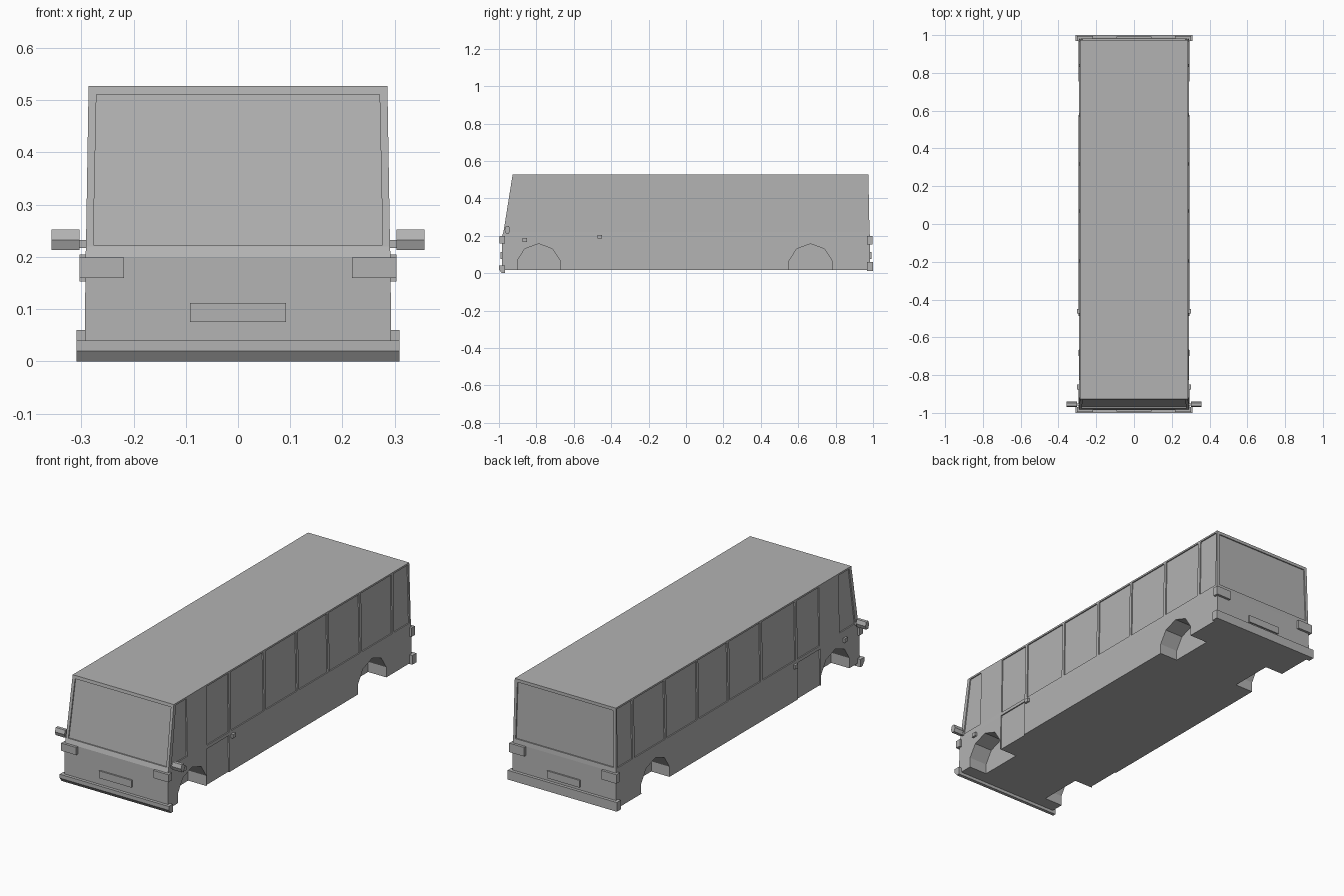
import bpy
import bmesh

cube = bpy.data.objects.get("Cube")
if cube:
    bpy.data.objects.remove(cube, do_unlink=True)

# One flat grey for the whole vehicle
grey = bpy.data.materials.new("plain_grey")
grey.use_nodes = True
COLOUR = (0.45, 0.45, 0.45, 1)
grey.diffuse_color = COLOUR
grey.node_tree.nodes["Principled BSDF"].inputs["Base Color"].default_value = COLOUR

# Body levels from sill to roof: height, half width, front y, rear y
LEVELS = [(0.016, 0.293, -0.985, 0.985), (0.2, 0.292, -0.983, 0.983),
          (0.22, 0.291, -0.976, 0.981), (0.527, 0.286, -0.927, 0.975)]
RECESS = 0.006


def shell(z, column):
    """Half width (1), front (2) or rear (3) of the body at height z."""
    for low, high in zip(LEVELS, LEVELS[1:]):
        if z <= high[0]:
            break
    t = (z - low[0]) / (high[0] - low[0])
    return low[column] + t * (high[column] - low[column])


def loft(bm, rings):
    """Skin a stack of equal rings and cap both ends."""
    loops = [[bm.verts.new(p) for p in ring] for ring in rings]
    n = len(loops[0])
    for a, b in zip(loops, loops[1:]):
        for i in range(n):
            j = (i + 1) % n
            bm.faces.new((a[i], a[j], b[j], b[i]))
    bm.faces.new(loops[0][::-1])
    bm.faces.new(loops[-1])


def finish(name, bm, hidden=False):
    bmesh.ops.recalc_face_normals(bm, faces=bm.faces[:])
    mesh = bpy.data.meshes.new(name)
    bm.to_mesh(mesh)
    bm.free()
    obj = bpy.data.objects.new(name, mesh)
    bpy.context.collection.objects.link(obj)
    mesh.materials.append(grey)
    if hidden:
        obj.hide_render = True
        obj.hide_set(True)
    return obj


def extrude_x(name, profile, x0, x1):
    """Extrude a (y, z) profile along x."""
    bm = bmesh.new()
    loft(bm, [[(x, y, z) for y, z in profile] for x in (x0, x1)])
    return finish(name, bm)


def box(name, xs, ys, zs):
    profile = [(ys[0], zs[0]), (ys[1], zs[0]), (ys[1], zs[1]), (ys[0], zs[1])]
    return extrude_x(name, profile, *xs)


def rect(a, b, low, high):
    return [(a, low), (b, low), (b, high), (a, high)]


# Body shell
bm = bmesh.new()
loft(bm, [[(-w, f, z), (w, f, z), (w, r, z), (-w, r, z)] for z, w, f, r in LEVELS])
body = finish("body", bm)

# Outlines of the side windows and lower doors
WINDOW_SPANS = [(-0.665, -0.487), (-0.47, -0.205), (-0.188, 0.06), (0.076, 0.31),
                (0.325, 0.57), (0.586, 0.83)]
side_panels = [rect(a, b, 0.22, 0.518) for a, b in WINDOW_SPANS]
side_panels.append([(-0.952, 0.225), (-0.825, 0.225), (-0.825, 0.518), (-0.91, 0.518)])
side_panels.append([(0.847, 0.22), (0.97, 0.22), (0.965, 0.518), (0.847, 0.518)])
side_panels.append(rect(-0.668, -0.488, 0.0, 0.203))

# Shallow cutters for the windows and doors
bm = bmesh.new()
for side in (-1, 1):
    for outline in side_panels:
        loft(bm, [[(side * (shell(z, 1) - RECESS), y, z) for y, z in outline],
                  [(side * 0.4, y, z) for y, z in outline]])
for column, sign in ((2, -1), (3, 1)):
    outline = [(-0.277, 0.223), (0.277, 0.223), (0.271, 0.511), (-0.271, 0.511)]
    loft(bm, [[(x, shell(z, column) - sign * RECESS, z) for x, z in outline],
              [(x, sign * 1.2, z) for x, z in outline]])
panel_cutter = finish("panel_cutter", bm, hidden=True)

# Faceted wheel arch cutters
ARCH = [(-0.114, -0.1), (-0.114, 0.068), (-0.074, 0.13), (0, 0.157),
        (0.074, 0.13), (0.114, 0.068), (0.114, -0.1)]
bm = bmesh.new()
for side in (-1, 1):
    for centre in (-0.788, 0.666):
        loft(bm, [[(side * x, centre + y, z) for y, z in ARCH] for x in (0.19, 0.4)])
arch_cutter = finish("arch_cutter", bm, hidden=True)

for cutter in (arch_cutter, panel_cutter):
    cut = body.modifiers.new(cutter.name, "BOOLEAN")
    cut.operation = "DIFFERENCE"
    cut.solver = "EXACT"
    cut.object = cutter

# Bumpers
extrude_x("front_bumper", [(-0.968, 0.04), (-1, 0.04), (-1, 0.02),
                           (-0.985, 0), (-0.968, 0)], -0.309, 0.309)
box("rear_bumper", (-0.309, 0.309), (0.968, 1), (0.013, 0.06))

# Number plates
box("front_plate", (-0.092, 0.092), (-0.992, -0.98), (0.075, 0.112))
box("rear_plate", (-0.092, 0.092), (0.98, 0.992), (0.075, 0.112))

# Lamps, side markers and mirrors on both sides
MIRROR = [(-0.97, 0.232), (-0.963, 0.252), (-0.947, 0.252),
          (-0.94, 0.232), (-0.947, 0.213), (-0.963, 0.213)]
for side, word in ((1, "left"), (-1, "right")):
    box(word + "_headlight", (side * 0.218, side * 0.303), (-0.996, -0.968), (0.16, 0.199))
    box(word + "_tail_lamp", (side * 0.218, side * 0.303), (0.968, 0.996), (0.153, 0.199))
    box(word + "_front_marker", (side * 0.285, side * 0.303), (-0.875, -0.85), (0.168, 0.188))
    box(word + "_door_marker", (side * 0.28, side * 0.303), (-0.474, -0.45), (0.185, 0.205))
    box(word + "_mirror_arm", (side * 0.285, side * 0.304), (-0.961, -0.949), (0.217, 0.232))
    extrude_x(word + "_mirror", MIRROR, side * 0.303, side * 0.357)
